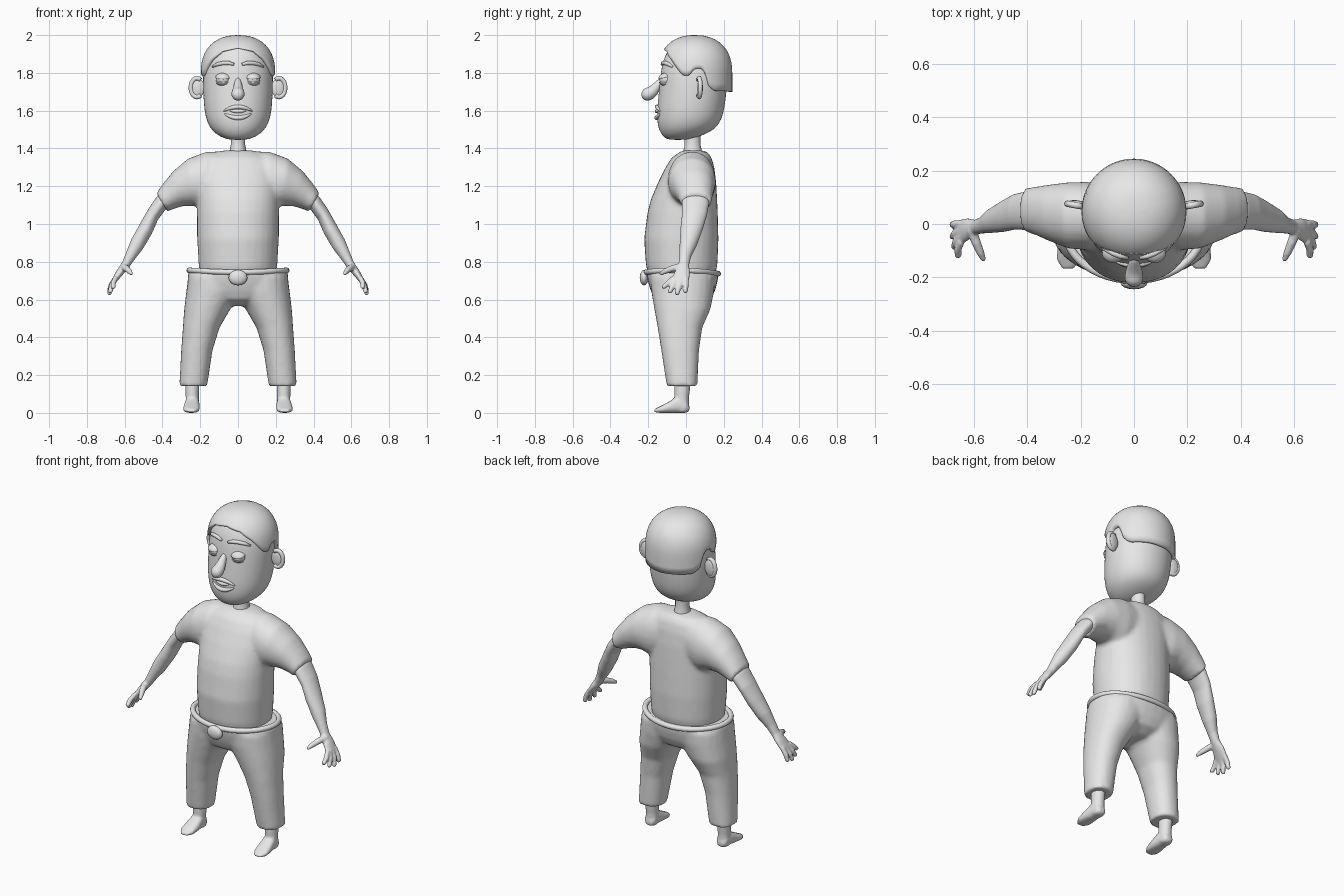
import bpy, bmesh, math
from mathutils import Vector, Matrix

if "Cube" in bpy.data.objects:
    bpy.data.objects.remove(bpy.data.objects["Cube"])

grey = bpy.data.materials.new("plain_grey")
grey.use_nodes = True
grey.diffuse_color = (0.8, 0.8, 0.8, 1)
grey.node_tree.nodes["Principled BSDF"].inputs["Base Color"].default_value = (0.8, 0.8, 0.8, 1)


# Sections are (centre, half axis u, half axis v)
def arm_sec(xt, zt, xb, zb, yc, ry):
    return (Vector(((xt + xb) / 2, yc, (zt + zb) / 2)),
            Vector(((xt - xb) / 2, 0, (zt - zb) / 2)), Vector((0, ry, 0)))


def flat_sec(z, x0, x1, y0, y1):
    return (Vector(((x0 + x1) / 2, (y0 + y1) / 2, z)),
            Vector(((x1 - x0) / 2, 0, 0)), Vector((0, (y1 - y0) / 2, 0)))


def foot_sec(y, x0, x1, z0, z1):
    return (Vector(((x0 + x1) / 2, y, (z0 + z1) / 2)),
            Vector(((x1 - x0) / 2, 0, 0)), Vector((0, 0, (z1 - z0) / 2)))


def tube_secs(points, radii, ref=(0, 0, 1)):
    pts = [Vector(p) for p in points]
    secs = []
    for i, p in enumerate(pts):
        t = pts[min(i + 1, len(pts) - 1)] - pts[max(i - 1, 0)]
        u = t.cross(Vector(ref)).normalized()
        secs.append((p, u * radii[i], t.cross(u).normalized() * radii[i]))
    return secs


def mirrored(secs):
    return [tuple(Vector((-a.x, a.y, a.z)) for a in s) for s in secs]


def loft(bm, secs, n=20, p=2.0):
    def sp(w):
        return math.copysign(abs(w) ** (2 / p), w)
    rings = []
    for c, u, v in secs:
        angles = [2 * math.pi * k / n for k in range(n)]
        rings.append([bm.verts.new(c + u * sp(math.cos(a)) + v * sp(math.sin(a))) for a in angles])
    for a, b in zip(rings, rings[1:]):
        for k in range(n):
            bm.faces.new((a[k], a[(k + 1) % n], b[(k + 1) % n], b[k]))
    bm.faces.new(rings[0])
    bm.faces.new(rings[-1])


def both(bm, secs, **kw):
    loft(bm, secs, **kw)
    loft(bm, mirrored(secs), **kw)


def ball(bm, c, r, segs=24, rot=0.0):
    m = Matrix.Translation(c) @ Matrix.Rotation(rot, 4, 'Z') @ Matrix.Diagonal((*r, 1))
    return bmesh.ops.create_uvsphere(bm, u_segments=segs, v_segments=segs // 2, radius=1, matrix=m)["verts"]


def finish(bm, name, voxel=0, smooth=4, subsurf=0):
    bmesh.ops.recalc_face_normals(bm, faces=bm.faces)
    for f in bm.faces:
        f.smooth = True
    me = bpy.data.meshes.new(name)
    bm.to_mesh(me)
    bm.free()
    me.materials.append(grey)
    ob = bpy.data.objects.new(name, me)
    bpy.context.collection.objects.link(ob)
    if voxel:
        m = ob.modifiers.new("blend", 'REMESH')
        m.mode, m.voxel_size, m.use_smooth_shade = 'VOXEL', voxel, True
        m = ob.modifiers.new("relax", 'SMOOTH')
        m.factor, m.iterations = 0.5, smooth
    if subsurf:
        m = ob.modifiers.new("round", 'SUBSURF')
        m.levels = m.render_levels = subsurf
    return ob


def lerp(table, t):
    for a, b in zip(table, table[1:]):
        if t <= b[0]:
            w = max(0, (t - a[0]) / (b[0] - a[0]))
            return [x + (y - x) * w for x, y in zip(a[1:], b[1:])]
    return table[-1][1:]


# Head: height, front, back, half width
HEAD = [(1.445, -0.09, 0.0, 0.04), (1.458, -0.118, 0.06, 0.09), (1.495, -0.145, 0.15, 0.142),
        (1.55, -0.155, 0.19, 0.17), (1.62, -0.153, 0.207, 0.182), (1.72, -0.143, 0.218, 0.186),
        (1.80, -0.136, 0.222, 0.184), (1.87, -0.122, 0.21, 0.17), (1.93, -0.092, 0.18, 0.14),
        (1.965, -0.05, 0.14, 0.1), (1.983, 0.0, 0.09, 0.05)]
bm = bmesh.new()
loft(bm, [flat_sec(z, -w, w, f, b) for z, f, b, w in HEAD], n=24, p=2.1)
finish(bm, "head", subsurf=2)


def face_point(x, z, lift=0.0):
    f, b, w = lerp(HEAD, z)
    return (x, (f + b) / 2 - (b - f) / 2 * math.sqrt(max(0, 1 - (x / w) ** 2)) - lift, z)


# Hair cap with a hairline that varies round the head (degrees from front)
HAIRLINE = [(0, 1.93), (30, 1.912), (50, 1.865), (62, 1.82), (70, 1.788), (80, 1.785), (88, 1.82),
            (100, 1.825), (107, 1.80), (113, 1.73), (125, 1.705), (180, 1.70)]
bm = bmesh.new()
SEG, ROWS, rings = 96, 12, []
for r in range(ROWS + 1):
    ring = []
    for k in range(SEG):
        a = 2 * math.pi * k / SEG
        edge = lerp(HAIRLINE, min(k, SEG - k) * 360 / SEG)[0]
        t = max(0, r - 1) / ROWS
        z = edge + (2.0 - edge) * math.sin(t * math.pi / 2)
        h = max(0, (z - 1.8) / 0.2)
        s = max(0, 1 - h ** 2.3) ** (1 / 2.3) * 0.197 * (0.9 if r == 0 else 1)
        ring.append(bm.verts.new((s * math.sin(a), 0.048 - s * math.cos(a), z)))
    rings.append(ring)
for a, b in zip(rings, rings[1:]):
    for k in range(SEG):
        bm.faces.new((a[k], a[(k + 1) % SEG], b[(k + 1) % SEG], b[k]))
top = bm.verts.new((0, 0.048, 2.0))
for k in range(SEG):
    bm.faces.new((rings[-1][k], rings[-1][(k + 1) % SEG], top))
finish(bm, "hair")

# Ears: thin dish with a raised rim
bm = bmesh.new()
for s in (1, -1):
    ball(bm, (s * 0.215, 0.075, 1.72), (0.038, 0.014, 0.052), rot=s * 0.12)
    rim = [(s * (0.217 + 0.033 * math.cos(a)), 0.07 + 0.006 * math.cos(a), 1.722 + 0.05 * math.sin(a))
           for a in [-2.2 + 4.4 * i / 14 for i in range(15)]]
    loft(bm, tube_secs(rim, [0.012] * 15, (0, 1, 0)), n=12)
finish(bm, "ears")

# Eyes and heavy lids
bm = bmesh.new()
for s in (1, -1):
    ball(bm, (s * 0.078, -0.104, 1.765), (0.04, 0.038, 0.032))
finish(bm, "eyes")
bm = bmesh.new()
for s in (1, -1):
    for no, z in (((0, 0.25, -1), 1.768), ((0, 0.25, 1), 1.752)):
        part = bmesh.new()
        ball(part, (s * 0.078, -0.104, 1.765), (0.045, 0.043, 0.036))
        cut = bmesh.ops.bisect_plane(part, geom=part.verts[:] + part.edges[:] + part.faces[:],
                                     plane_co=(0, -0.14, z), plane_no=no, clear_outer=True)
        edges = [e for e in cut["geom_cut"] if isinstance(e, bmesh.types.BMEdge)]
        bmesh.ops.edgeloop_fill(part, edges=edges)
        tmp = bpy.data.meshes.new("lid_part")
        part.to_mesh(tmp)
        part.free()
        bm.from_mesh(tmp)
        bpy.data.meshes.remove(tmp)
finish(bm, "eyelids").data.shade_flat()
bpy.data.objects["eyelids"].data.shade_smooth()

# Brows, lips and nose
bm = bmesh.new()
brow = [face_point(x, z, 0.002) for x, z in ((0.022, 1.845), (0.05, 1.853), (0.08, 1.852), (0.11, 1.845), (0.135, 1.832))]
both(bm, tube_secs(brow, [0.007, 0.011, 0.011, 0.01, 0.005]), n=10)
finish(bm, "eyebrows")


def lip(bm, half, z, rise, r):
    xs = [half * (i / 5 - 1) for i in range(11)]
    pts = [face_point(x, z + rise * (x / half) ** 2, 0.0) for x in xs]
    loft(bm, tube_secs(pts, [r * (1 - 0.7 * (x / half) ** 2) for x in xs]), n=10)


bm = bmesh.new()
lip(bm, 0.075, 1.62, -0.022, 0.012)
lip(bm, 0.042, 1.597, 0.003, 0.011)
lip(bm, 0.07, 1.562, 0.022, 0.013)
finish(bm, "lips")
bm = bmesh.new()
loft(bm, tube_secs([(0, -0.12, 1.775), (0, -0.15, 1.735), (0, -0.175, 1.7), (0, -0.203, 1.686), (0, -0.225, 1.681), (0, -0.236, 1.68)],
                   [0.012, 0.022, 0.032, 0.038, 0.029, 0.01], (1, 0, 0)), n=16)
finish(bm, "nose", subsurf=1)

# Neck
bm = bmesh.new()
loft(bm, [flat_sec(z, -r, r, 0.035 - r * 1.1, 0.035 + r * 1.1)
          for z, r in ((1.36, 0.05), (1.39, 0.044), (1.42, 0.038), (1.47, 0.038), (1.52, 0.045))])
finish(bm, "neck")

# Shirt: body and wide sleeves blended together
bm = bmesh.new()
BODY = [(0.70, 0.2, -0.19, 0.145), (0.78, 0.208, -0.212, 0.166), (0.92, 0.216, -0.222, 0.172),
        (1.06, 0.217, -0.204, 0.168), (1.13, 0.217, -0.186, 0.165), (1.22, 0.222, -0.148, 0.16),
        (1.30, 0.217, -0.108, 0.15), (1.35, 0.18, -0.077, 0.136), (1.38, 0.12, -0.035, 0.115),
        (1.39, 0.07, -0.012, 0.085)]
loft(bm, [flat_sec(z, -w, w, f, b) for z, w, f, b in BODY], n=32, p=2.15)
SLEEVE = [(0.03, 1.388, 0.05, 1.1, 0.04, 0.1), (0.17, 1.382, 0.16, 1.07, 0.03, 0.128), (0.265, 1.346, 0.225, 1.095, 0.032, 0.125),
          (0.345, 1.278, 0.29, 1.095, 0.042, 0.106), (0.40, 1.21, 0.34, 1.08, 0.05, 0.09),
          (0.433, 1.162, 0.375, 1.066, 0.052, 0.083)]
both(bm, [arm_sec(*s) for s in SLEEVE], n=24, p=2.1)
finish(bm, "shirt", voxel=0.012, smooth=5)

# Arms with hands
bm = bmesh.new()
ARM = [(0.38, 1.19, 0.34, 1.11, 0.05, 0.065), (0.43, 1.145, 0.385, 1.075, 0.05, 0.073), (0.475, 1.08, 0.425, 1.02, 0.045, 0.067),
       (0.52, 1.0, 0.455, 0.95, 0.03, 0.06), (0.567, 0.915, 0.505, 0.865, 0.012, 0.046),
       (0.594, 0.845, 0.55, 0.808, -0.005, 0.031), (0.615, 0.795, 0.58, 0.765, -0.012, 0.028),
       (0.642, 0.755, 0.608, 0.733, -0.02, 0.042), (0.665, 0.712, 0.637, 0.7, -0.03, 0.048),
       (0.67, 0.692, 0.65, 0.685, -0.033, 0.04)]
both(bm, [arm_sec(*s) for s in ARM], n=20)
for y, tip in ((-0.065, (0.662, -0.125, 0.66)), (-0.045, (0.678, -0.09, 0.635)),
               (-0.022, (0.685, -0.05, 0.625)), (0.002, (0.685, -0.003, 0.635))):
    a, b = Vector((0.648, y, 0.715)), Vector(tip)
    both(bm, tube_secs([a, a.lerp(b, 0.5) + Vector((0.006, 0, 0)), a.lerp(b, 0.9), b], [0.014, 0.0145, 0.013, 0.008]), n=10)
both(bm, tube_secs([(0.61, -0.02, 0.775), (0.592, -0.07, 0.765), (0.575, -0.11, 0.75), (0.563, -0.138, 0.735)],
                   [0.02, 0.018, 0.015, 0.009]), n=10)
finish(bm, "arms", voxel=0.006, smooth=3)

# Trousers: hips and tapering legs blended together
bm = bmesh.new()
loft(bm, [flat_sec(z, -w, w, f, b) for z, w, f, b in
          ((0.565, 0.06, -0.1, 0.07), (0.60, 0.2, -0.165, 0.13), (0.65, 0.265, -0.188, 0.155),
           (0.70, 0.266, -0.203, 0.168), (0.752, 0.264, -0.212, 0.173))], n=32, p=2.2)
LEG = [(0.142, 0.163, 0.311, -0.102, 0.06), (0.33, 0.135, 0.301, -0.131, 0.069), (0.45, 0.098, 0.292, -0.15, 0.086),
       (0.55, 0.04, 0.285, -0.168, 0.13), (0.65, -0.03, 0.273, -0.185, 0.15), (0.72, -0.05, 0.265, -0.19, 0.155)]
both(bm, [flat_sec(*s) for s in LEG], n=24, p=2.2)
finish(bm, "trousers", voxel=0.012, smooth=4)

# Waistband, rising at the sides
bm = bmesh.new()
band = [(0.258 * math.sin(a), -0.02 - 0.19 * math.cos(a), 0.745 + 0.013 * math.sin(a) ** 2 - 0.004 * (1 - math.cos(a)))
        for a in [2 * math.pi * i / 48 for i in range(49)]]
loft(bm, tube_secs(band, [0.015] * 49), n=10)
finish(bm, "waistband")

# Buckle
bm = bmesh.new()
ball(bm, (0, -0.222, 0.716), (0.05, 0.023, 0.041), segs=16)
finish(bm, "buckle")

# Ankles and feet
bm = bmesh.new()
both(bm, [flat_sec(z, 0.242 - w, 0.242 + w, f, b) for z, w, f, b in
          ((0.22, 0.038, -0.06, 0.025), (0.13, 0.037, -0.062, 0.022), (0.08, 0.035, -0.062, 0.016), (0.02, 0.035, -0.06, 0.016), (0.005, 0.03, -0.05, 0.01))])
both(bm, [foot_sec(*s) for s in
          ((0.018, 0.222, 0.262, 0.01, 0.04), (0.0, 0.208, 0.276, 0.0, 0.07), (-0.05, 0.204, 0.282, 0.0, 0.085),
           (-0.09, 0.202, 0.288, 0.0, 0.06), (-0.135, 0.204, 0.29, 0.0, 0.036), (-0.168, 0.225, 0.27, 0.003, 0.02))], p=2.5)
finish(bm, "feet", voxel=0.007, smooth=3)
